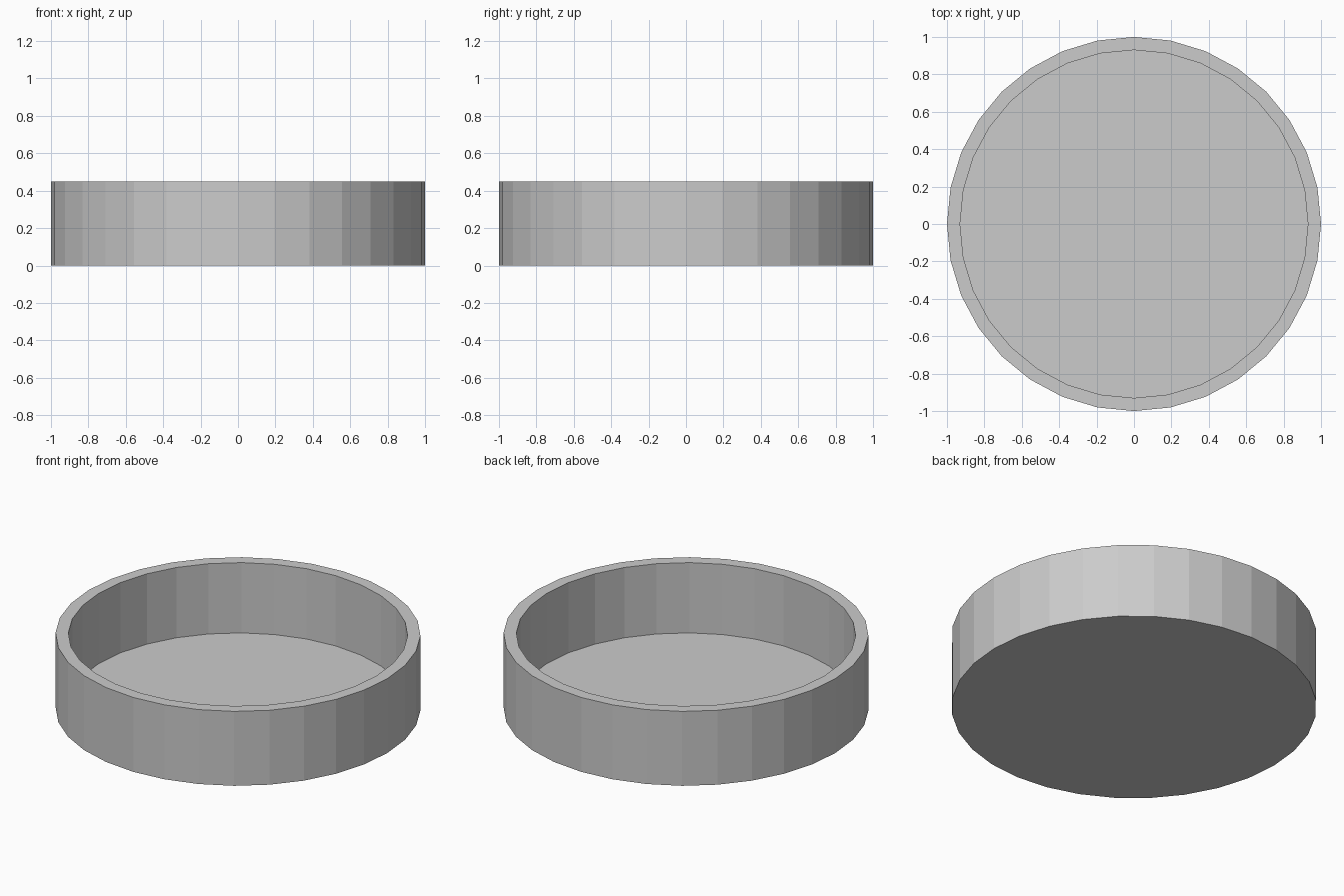
import bpy, bmesh
from math import cos, sin, tau

if "Cube" in bpy.data.objects:
    bpy.data.objects.remove(bpy.data.objects["Cube"])

SIDES = 32
# Closed section (radius, height): outer base, outer rim, inner rim, inner floor edge
PROFILE = [(1.0, 0.0), (1.0, 0.45), (0.93, 0.45), (0.93, 0.025)]


def lathe(name, profile, sides):
    """Spin a profile around z and cap both ends with a flat face."""
    bm = bmesh.new()
    rings = [[bm.verts.new((r * cos(tau * i / sides), r * sin(tau * i / sides), z))
              for i in range(sides)] for r, z in profile]
    for a, b in zip(rings, rings[1:]):
        for i in range(sides):
            j = (i + 1) % sides
            bm.faces.new((a[i], a[j], b[j], b[i]))
    bm.faces.new(rings[0][::-1])
    bm.faces.new(rings[-1])
    bmesh.ops.recalc_face_normals(bm, faces=bm.faces)
    mesh = bpy.data.meshes.new(name)
    bm.to_mesh(mesh)
    bm.free()
    obj = bpy.data.objects.new(name, mesh)
    bpy.context.collection.objects.link(obj)
    return obj


# Round open dish: thin wall, thin floor
lathe("round_dish", PROFILE, SIDES)
